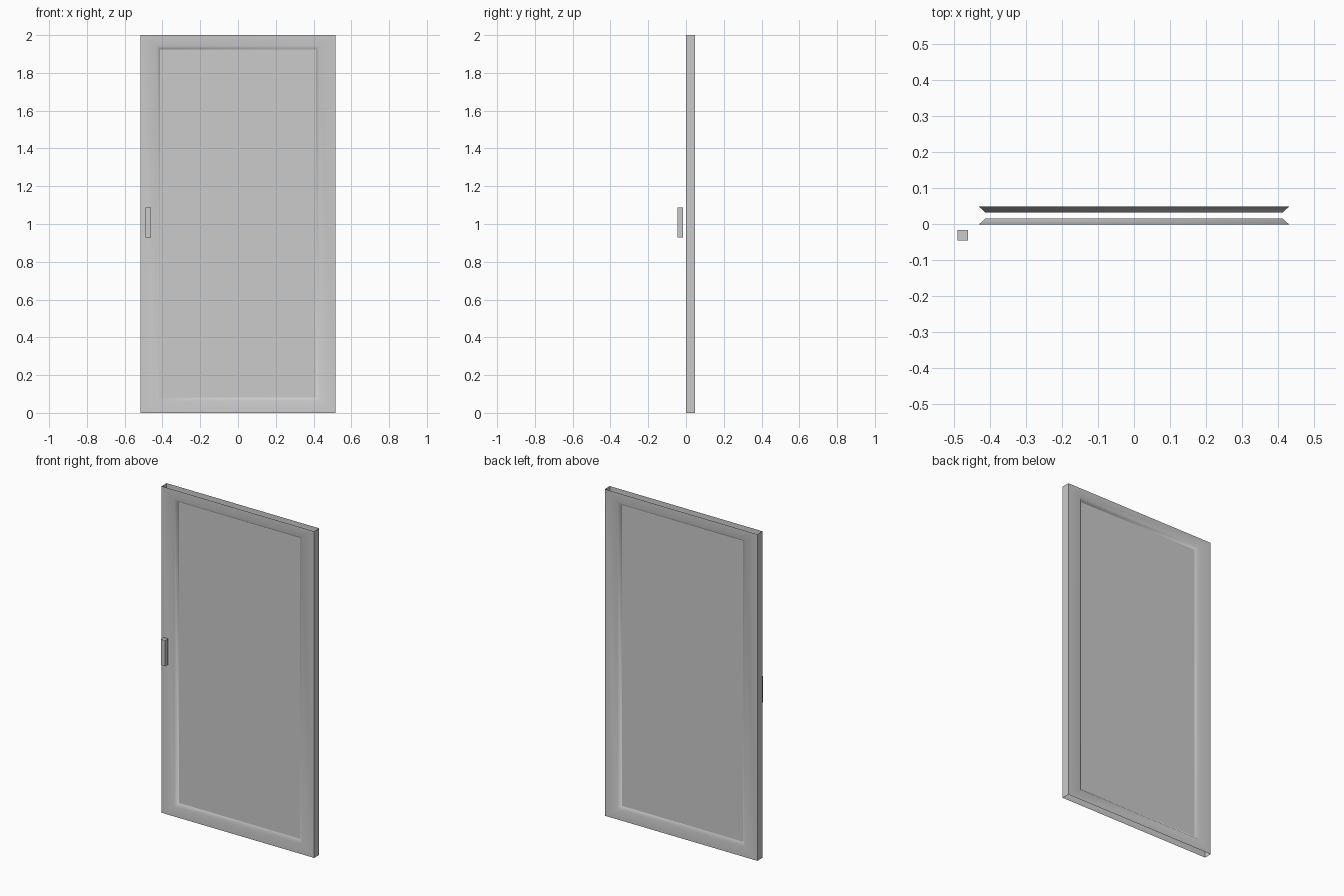
import bpy, bmesh
from math import radians

if "Cube" in bpy.data.objects:
    bpy.data.objects.remove(bpy.data.objects["Cube"])

HALF_W, HEIGHT = 0.517, 2.0
Y_FRONT, Y_BACK, RECESS = -0.001, 0.048, 0.0165
OUTER = (-HALF_W, HALF_W, 0.0, HEIGHT)
LIP = (-0.43, 0.43, 0.064, 1.943)
PANEL = (-0.412, 0.412, 0.082, 1.925)


def ring(bm, rect, y):
    x0, x1, z0, z1 = rect
    return [bm.verts.new((x, y, z)) for x, z in ((x0, z0), (x1, z0), (x1, z1), (x0, z1))]


def bridge(bm, a, b, flip):
    for i in range(4):
        j = (i + 1) % 4
        f = [a[i], a[j], b[j], b[i]]
        bm.faces.new(f[::-1] if flip else f)


def make_object(bm, name, smooth_angle=None):
    mesh = bpy.data.meshes.new(name)
    bm.to_mesh(mesh)
    bm.free()
    obj = bpy.data.objects.new(name, mesh)
    bpy.context.collection.objects.link(obj)
    if smooth_angle:
        bpy.ops.object.select_all(action='DESELECT')
        obj.select_set(True)
        bpy.context.view_layer.objects.active = obj
        bpy.ops.object.shade_smooth_by_angle(angle=radians(smooth_angle))
    return obj


# Door frame: front and back faces with sloped recess, sides only (top and bottom are open)
bm = bmesh.new()
outers = []
for y, sign in ((Y_FRONT, 1), (Y_BACK, -1)):
    outer = ring(bm, OUTER, y)
    lip = ring(bm, LIP, y)
    inner = ring(bm, PANEL, y + sign * RECESS)
    bridge(bm, outer, lip, sign < 0)
    bridge(bm, lip, inner, sign < 0)
    outers.append(outer)
front, back = outers
bm.faces.new((front[1], back[1], back[2], front[2]))
bm.faces.new((front[0], front[3], back[3], back[0]))
make_object(bm, "door_frame", 60)

# Flat recessed panels, front and back
for name, y, sign in (("front_panel", Y_FRONT, 1), ("back_panel", Y_BACK, -1)):
    bm = bmesh.new()
    verts = ring(bm, PANEL, y + sign * RECESS)
    bm.faces.new(verts if sign > 0 else verts[::-1])
    make_object(bm, name)

# Handle: small upright bar floating just in front of the frame
bm = bmesh.new()
bmesh.ops.create_cube(bm, size=1.0)
bmesh.ops.scale(bm, vec=(0.029, 0.029, 0.158), verts=bm.verts)
bmesh.ops.translate(bm, vec=(-0.4755, -0.0315, 1.008), verts=bm.verts)
make_object(bm, "handle")
